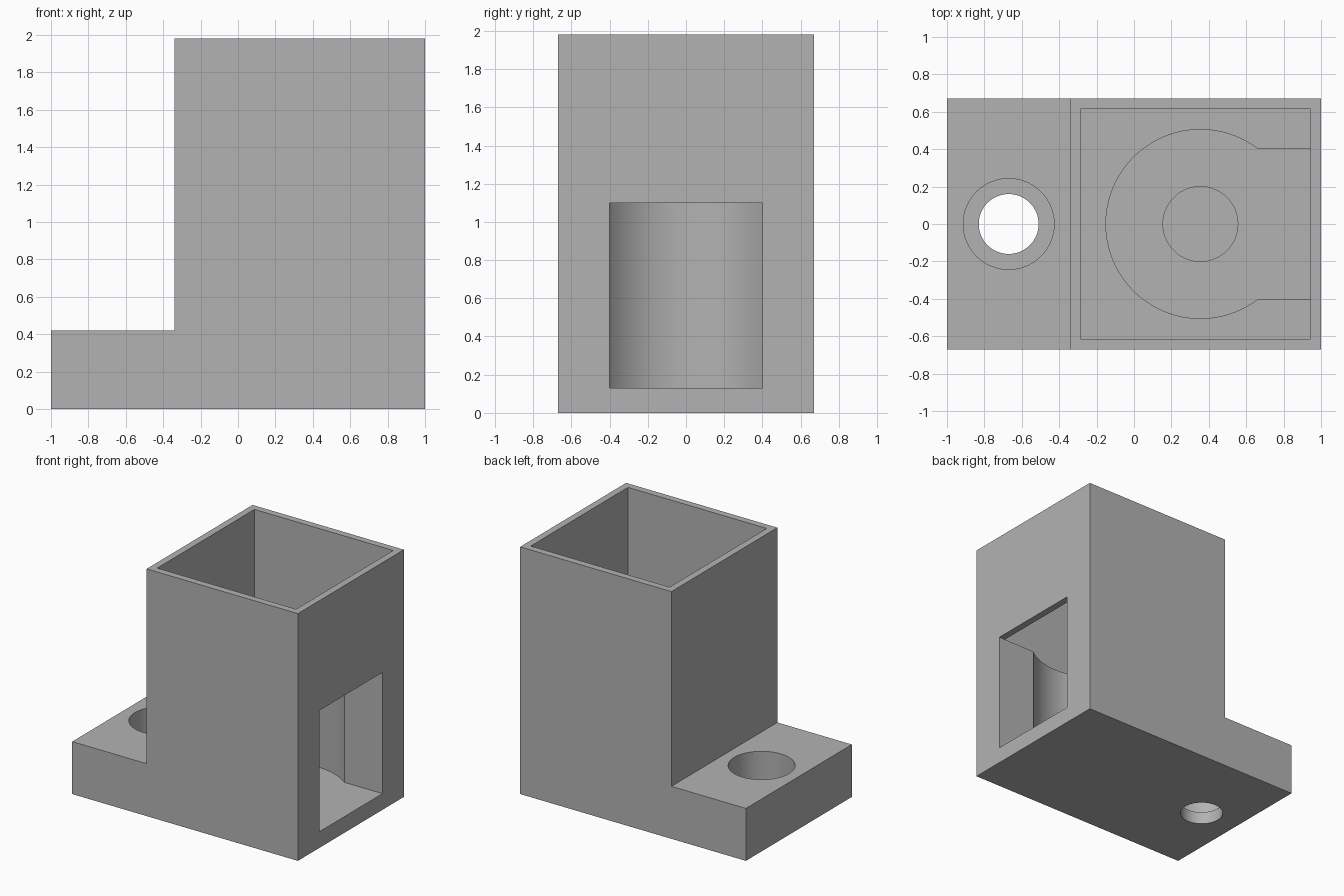
import bpy, bmesh, math

cube = bpy.data.objects.get("Cube")
if cube:
    bpy.data.objects.remove(cube, do_unlink=True)

grey = bpy.data.materials.new("plain grey")
grey.use_nodes = True
colour = (0.45, 0.45, 0.45, 1)
grey.diffuse_color = colour
grey.node_tree.nodes["Principled BSDF"].inputs["Base Color"].default_value = colour


def prism(name, outline, direction):
    """Extrude a closed outline into a solid."""
    bm = bmesh.new()
    face = bm.faces.new([bm.verts.new(p) for p in outline])
    top = bmesh.ops.extrude_face_region(bm, geom=[face])["geom"]
    bmesh.ops.translate(bm, vec=direction,
                        verts=[v for v in top if isinstance(v, bmesh.types.BMVert)])
    bmesh.ops.recalc_face_normals(bm, faces=bm.faces)
    mesh = bpy.data.meshes.new(name)
    bm.to_mesh(mesh)
    bm.free()
    mesh.materials.append(grey)
    obj = bpy.data.objects.new(name, mesh)
    bpy.context.collection.objects.link(obj)
    return obj


def arc(x, r, z, start=0.0, end=2 * math.pi, n=96):
    return [(x + r * math.cos(start + (end - start) * i / n),
             r * math.sin(start + (end - start) * i / n), z) for i in range(n + 1)]


def cylinder(name, x, r, z0, z1):
    return prism(name, arc(x, r, z0)[:-1], (0, 0, z1 - z0))


# Main dimensions
half_depth, height, foot_top = 0.67, 1.98, 0.42
wall, tower_x = 0.055, -0.34
floor_z, pocket_z = 0.13, 1.10
bore_x, bore_r, slot_y = 0.355, 0.505, 0.40
hole_x = -0.67

# Tower and mounting foot as one L-shaped block
side = [(-1, 0), (1, 0), (1, height), (tower_x, height), (tower_x, foot_top), (-1, foot_top)]
housing = prism("housing", [(x, -half_depth, z) for x, z in side], (0, 2 * half_depth, 0))

# Square upper pocket
y = half_depth - wall
x0, x1 = tower_x + wall, 1 - wall
pocket = prism("pocket_cutter", [(x0, -y, pocket_z), (x1, -y, pocket_z),
                                 (x1, y, pocket_z), (x0, y, pocket_z)], (0, 0, 1))

# Round chamber that opens through the side window
a = math.asin(slot_y / bore_r)
keyhole = arc(bore_x, bore_r, floor_z, a, 2 * math.pi - a)
keyhole += [(1.1, -slot_y, floor_z), (1.1, slot_y, floor_z)]
chamber = prism("chamber_cutter", keyhole, (0, 0, pocket_z - floor_z))

# Shallow round recess, screw hole and counterbore
recess = cylinder("recess_cutter", bore_x, 0.20, 0.07, 0.3)
counterbore = cylinder("counterbore_cutter", hole_x, 0.243, 0.10, 0.6)
screw_hole = cylinder("screw_hole_cutter", hole_x, 0.16, -0.1, 0.3)

cutters = [chamber, pocket, recess, counterbore, screw_hole]
for cutter in cutters:
    cutter.hide_render = True
    mod = housing.modifiers.new(cutter.name, "BOOLEAN")
    mod.operation, mod.solver, mod.object = "DIFFERENCE", "EXACT", cutter

# Apply the cuts and remove the cutters
bpy.context.view_layer.update()
result = bpy.data.meshes.new_from_object(
    housing.evaluated_get(bpy.context.evaluated_depsgraph_get()))
housing.modifiers.clear()
housing.data = result
for cutter in cutters:
    bpy.data.objects.remove(cutter, do_unlink=True)

bpy.ops.object.select_all(action="DESELECT")
housing.select_set(True)
bpy.context.view_layer.objects.active = housing
bpy.ops.object.shade_smooth_by_angle(angle=math.radians(30))
